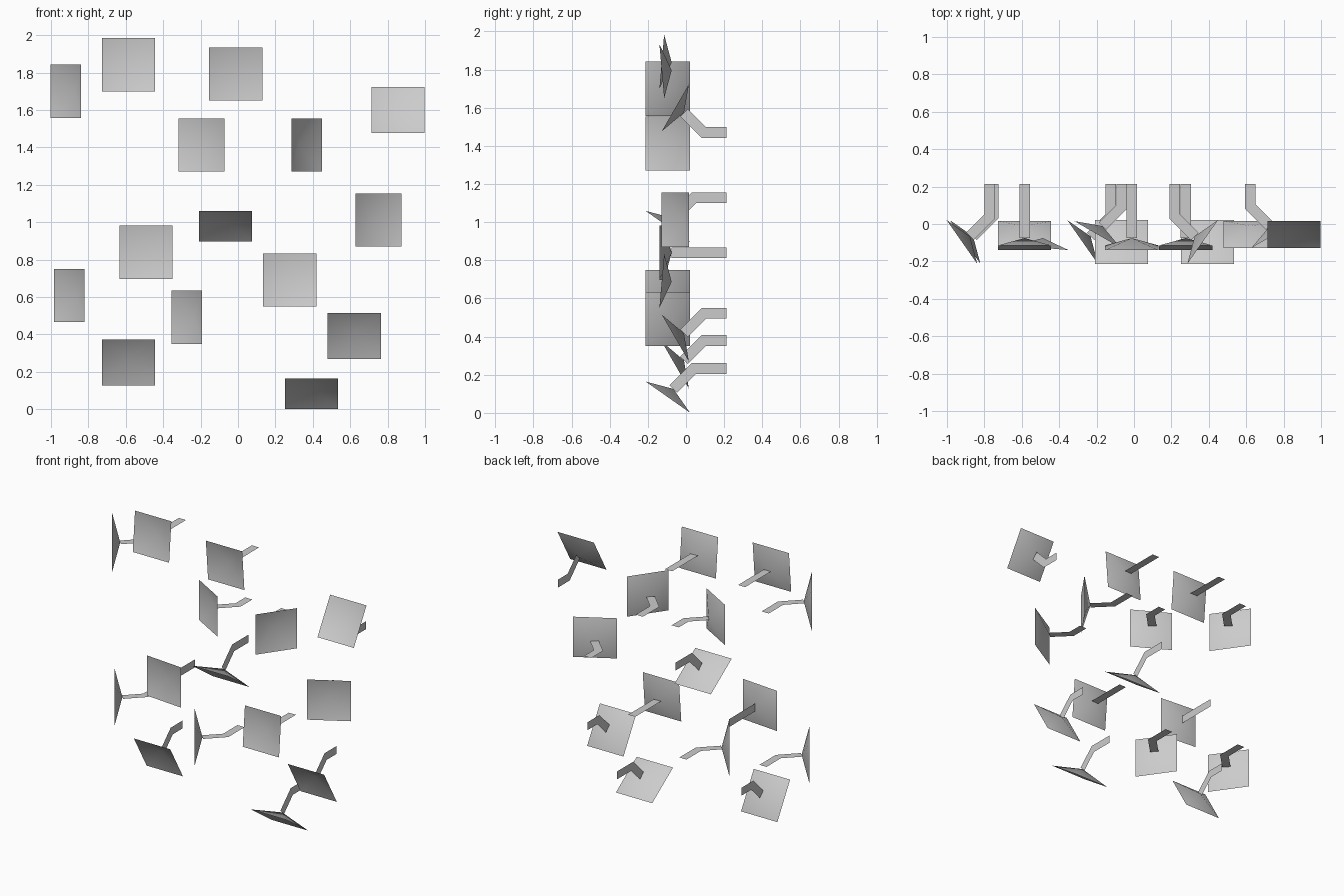
import bpy, bmesh
from math import sin, cos, radians, copysign
from mathutils import Vector

if "Cube" in bpy.data.objects:
    bpy.data.objects.remove(bpy.data.objects["Cube"])

X, Y, Z = Vector((1, 0, 0)), Vector((0, 1, 0)), Vector((0, 0, 1))
HALF = 0.1425      # half side of a square panel
DEPTH = 0.052      # depth of the shallow dish
STRIP = 0.028      # half width of a bracket strip
BACK = 0.213       # where every bracket ends
CENTRE_Y = {5: -0.127, 30: -0.056, 55: -0.096}
REACH = {30: 0.13, 55: 0.15}   # sideways offset of the bracket end


def make_object(name, verts, faces, smooth):
    mesh = bpy.data.meshes.new(name)
    bm = bmesh.new()
    vs = [bm.verts.new(v) for v in verts]
    for f in faces:
        bm.faces.new([vs[i] for i in f]).smooth = smooth
    bm.to_mesh(mesh)
    bm.free()
    obj = bpy.data.objects.new(name, mesh)
    bpy.context.collection.objects.link(obj)


def panel(i, x, z, turn, angle):
    """Square dish turned sideways ('yaw') or up/down ('pitch'), with a bent bracket."""
    u, v = (X, Z) if turn == 'yaw' else (Z, X)
    a, tilt = radians(angle), abs(angle)
    c = Vector((x, CENTRE_Y[tilt], z))
    back = Y * cos(a) + u * sin(a)
    e = u * cos(a) - Y * sin(a)
    apex = c + back * DEPTH

    # shallow four-sided dish, open to the front
    corners = [c + e * HALF * s + v * HALF * t
               for s, t in ((-1, -1), (1, -1), (1, 1), (-1, 1))]
    make_object(f"panel_{i}", corners + [apex],
                [(k, (k + 1) % 4, 4) for k in range(4)], True)

    # flat bracket strip: straight for near-level panels, one 45 degree bend otherwise
    end = Vector((0, BACK, 0))
    if tilt == 5:
        start = apex.copy()
        stop = Vector((apex.x, BACK, apex.z))
        pairs = [(start, v * STRIP), (stop, v * STRIP)]
    else:
        d = u * copysign(1, angle)
        off = c + d * REACH[tilt]
        rise = (off - apex).dot(d)
        bend = apex + (d + Y) * rise
        stop = bend.copy()
        stop.y = BACK
        diag = (d - Y).normalized() * STRIP
        miter = (d - Y * 0.414) * STRIP
        pairs = [(apex, diag), (bend, miter), (stop, d * STRIP)]
    verts = [p + w * s for p, w in pairs for s in (-1, 1)]
    faces = [(2 * k, 2 * k + 1, 2 * k + 3, 2 * k + 2) for k in range(len(pairs) - 1)]
    make_object(f"bracket_{i}", verts, faces, False)


# x, z, turn direction, turn angle
LAYOUT = [
    (-0.92, 1.70, 'yaw', 55), (-0.585, 1.842, 'pitch', -5),
    (-0.012, 1.792, 'pitch', 5), (-0.195, 1.413, 'yaw', 30),
    (0.367, 1.413, 'yaw', -55), (0.855, 1.60, 'pitch', -30),
    (-0.067, 0.978, 'pitch', 55), (0.752, 1.012, 'yaw', -30),
    (-0.492, 0.84, 'yaw', 5), (-0.903, 0.608, 'yaw', 55),
    (-0.275, 0.492, 'yaw', 55), (0.277, 0.692, 'pitch', -5),
    (0.622, 0.392, 'pitch', 30), (-0.585, 0.25, 'pitch', 30),
    (0.393, 0.083, 'pitch', 55),
]
for i, item in enumerate(LAYOUT, 1):
    panel(i, *item)
